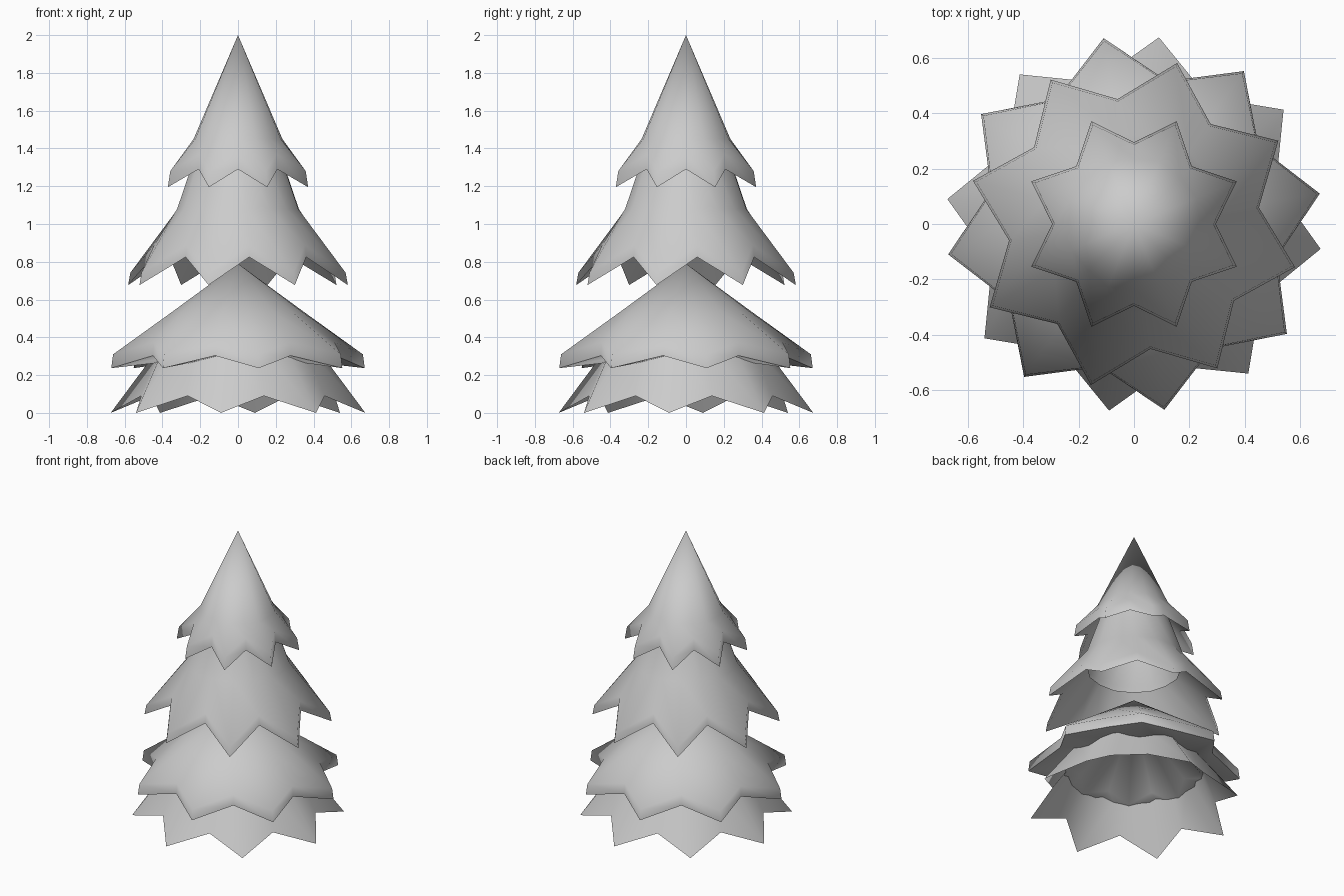
import bpy, bmesh, math

if "Cube" in bpy.data.objects:
    bpy.data.objects.remove(bpy.data.objects["Cube"])


def tier(name, tip_deg, rings, top=None, inner_top=None, sharp_ring=None):
    """Eight-pointed skirt; each ring is (tip radius, tip z, valley radius, valley z)."""
    bm = bmesh.new()
    loops = []
    for rt, zt, rv, zv in rings:
        loop = []
        for i in range(16):
            r, z = (rt, zt) if i % 2 == 0 else (rv, zv)
            a = math.radians(tip_deg + 22.5 * i)
            loop.append(bm.verts.new((r * math.cos(a), r * math.sin(a), z)))
        loops.append(loop)
    for up, low in zip(loops, loops[1:]):
        for i in range(16):
            j = (i + 1) % 16
            bm.faces.new((up[i], low[i], low[j], up[j]))
    # Cone point outside, and a matching one for the hollow inside
    if top is not None:
        v = bm.verts.new((0, 0, top))
        for i in range(16):
            bm.faces.new((v, loops[0][i], loops[0][(i + 1) % 16]))
    if inner_top is not None:
        v = bm.verts.new((0, 0, inner_top))
        for i in range(16):
            bm.faces.new((v, loops[-1][(i + 1) % 16], loops[-1][i]))
    for f in bm.faces:
        f.smooth = True
    # Keep the bottom edge of the lip crisp
    if sharp_ring is not None:
        for i in range(16):
            e = bm.edges.get((loops[sharp_ring][i], loops[sharp_ring][(i + 1) % 16]))
            e.smooth = False
    me = bpy.data.meshes.new(name)
    bm.to_mesh(me)
    bm.free()
    ob = bpy.data.objects.new(name, me)
    bpy.context.collection.objects.link(ob)
    return ob


# Top tier: tall cone, flared rim with a thick lip, hollow below
tier("top_tier", 22.5, [
    (0.245, 1.45, 0.235, 1.45),
    (0.388, 1.28, 0.287, 1.37),
    (0.402, 1.195, 0.295, 1.29),
    (0.215, 1.40, 0.21, 1.40)], top=2.0, sharp_ring=2)

# Second tier: its upper part hides inside the top tier
tier("second_tier", 30, [
    (0.22, 1.40, 0.215, 1.40),
    (0.33, 1.08, 0.325, 1.08),
    (0.59, 0.742, 0.447, 0.89),
    (0.602, 0.677, 0.455, 0.825),
    (0.30, 1.02, 0.295, 1.02)], sharp_ring=3)

# Third tier: low, wide cone with a deep underside
tier("third_tier", 9.3, [
    (0.36, 0.53, 0.355, 0.53),
    (0.67, 0.31, 0.525, 0.375),
    (0.68, 0.237, 0.53, 0.303),
    (0.43, 0.265, 0.36, 0.305)], top=0.79, inner_top=0.70, sharp_ring=2)

# Bottom tier: thin open skirt
tier("bottom_tier", -7.6, [
    (0.41, 0.36, 0.40, 0.36),
    (0.68, 0.0, 0.53, 0.09)])
